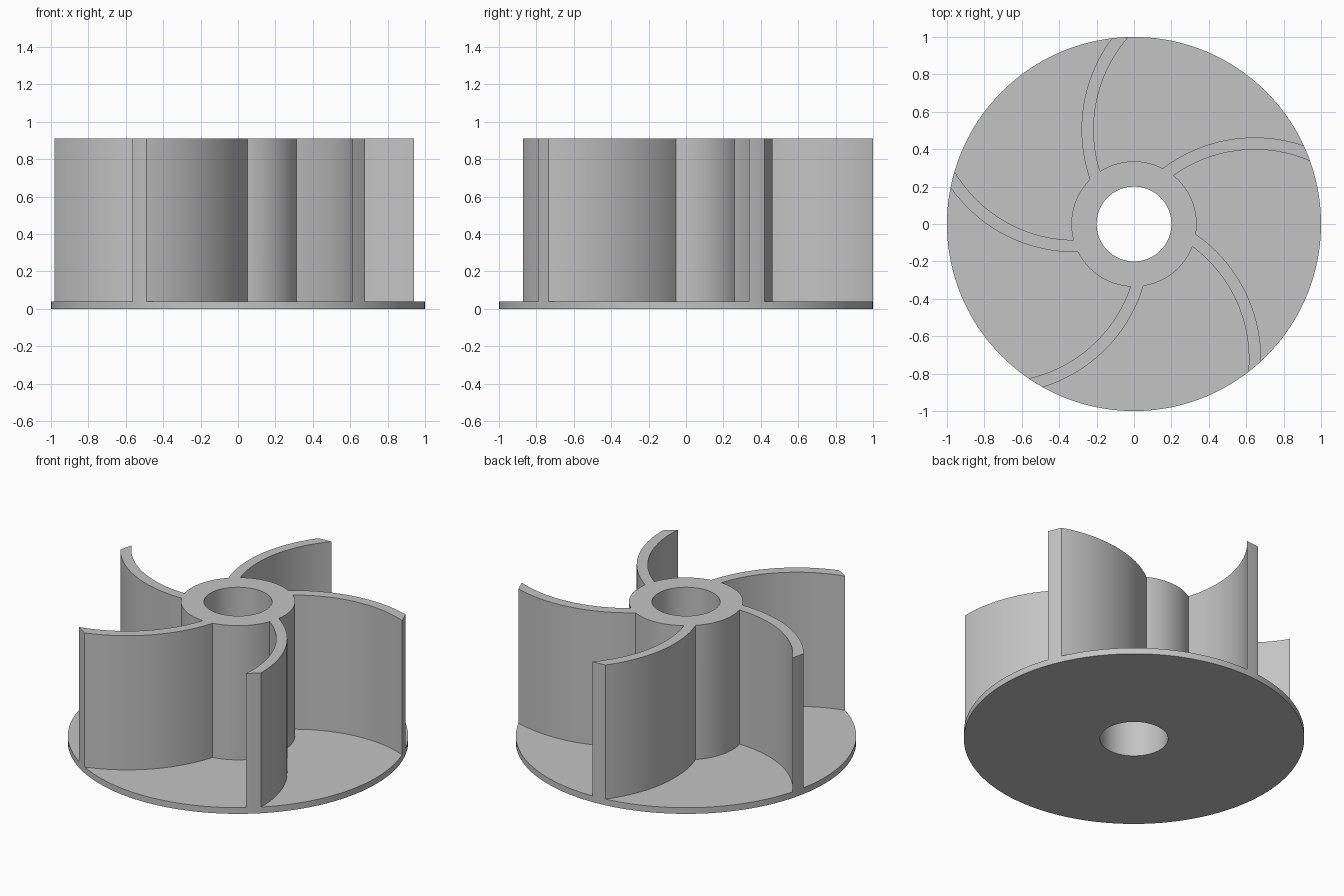
import bpy, bmesh
from math import acos, cos, sin, radians, tau

if "Cube" in bpy.data.objects:
    bpy.data.objects.remove(bpy.data.objects["Cube"])

HEIGHT, PLATE = 0.91, 0.04
RIM_R, HUB_R, BORE_R = 1.0, 0.335, 0.2
BLADES = 5
ARC_DIST, ARC_ANGLE = 0.734, radians(-28.5)   # centre of the first blade's arc
CONCAVE_R, CONVEX_R = 0.748, 0.813            # the two faces of a blade
CUT_R = 1.1                                   # channels run out past the rim

grey = bpy.data.materials.new("grey")
grey.use_nodes = True
grey.diffuse_color = (0.55, 0.55, 0.55, 1)
grey.node_tree.nodes["Principled BSDF"].inputs["Base Color"].default_value = (0.55, 0.55, 0.55, 1)


def prism(name, outline, z0, z1):
    """Extrude a closed outline between two heights."""
    bm = bmesh.new()
    face = bm.faces.new([bm.verts.new((x, y, z0)) for x, y in outline])
    top = bmesh.ops.extrude_face_region(bm, geom=[face])["geom"]
    bmesh.ops.translate(bm, vec=(0, 0, z1 - z0),
                        verts=[v for v in top if isinstance(v, bmesh.types.BMVert)])
    bmesh.ops.recalc_face_normals(bm, faces=bm.faces)
    mesh = bpy.data.meshes.new(name)
    bm.to_mesh(mesh)
    bm.free()
    mesh.materials.append(grey)
    obj = bpy.data.objects.new(name, mesh)
    bpy.context.collection.objects.link(obj)
    return obj


def polar(r, a):
    return (r * cos(a), r * sin(a))


def arc(r, a0, a1, steps):
    return [polar(r, a0 + (a1 - a0) * i / steps) for i in range(steps + 1)]


def circle(r, steps):
    return arc(r, 0, tau, steps)[:-1]


def blade_angle(face_r, r):
    """Polar angle at which a blade face crosses radius r."""
    return ARC_ANGLE + acos((r * r + ARC_DIST ** 2 - face_r ** 2) / (2 * r * ARC_DIST))


def blade_side(face_r, turn, steps=36):
    radii = [HUB_R + (CUT_R - HUB_R) * i / steps for i in range(steps + 1)]
    return [polar(r, blade_angle(face_r, r) + turn) for r in radii]


# Solid blank that the blades, hub and back plate are cut from
impeller = prism("impeller", circle(RIM_R, 160), 0, HEIGHT)

# Centre bore
cutters = [prism("bore_cutter", circle(BORE_R, 64), -0.1, HEIGHT + 0.1)]

# Flow channels: hub arc, next blade's concave face, outside arc, this blade's convex face
step = tau / BLADES
for i in range(BLADES):
    turn = i * step
    hub = arc(HUB_R, blade_angle(CONVEX_R, HUB_R) + turn,
              blade_angle(CONCAVE_R, HUB_R) + turn + step, 16)
    outside = arc(CUT_R, blade_angle(CONCAVE_R, CUT_R) + turn + step,
                  blade_angle(CONVEX_R, CUT_R) + turn, 24)
    outline = (hub[:-1] + blade_side(CONCAVE_R, turn + step)
               + outside[1:-1] + blade_side(CONVEX_R, turn)[:0:-1])
    cutters.append(prism("channel_cutter", outline, PLATE, HEIGHT + 0.1))

# Apply the cuts, then discard the cutters
bpy.context.view_layer.objects.active = impeller
for cutter in cutters:
    cut = impeller.modifiers.new("cut", "BOOLEAN")
    cut.operation, cut.solver, cut.object = "DIFFERENCE", "EXACT", cutter
    bpy.ops.object.modifier_apply(modifier=cut.name)
    bpy.data.objects.remove(cutter)

# Smooth curved walls with sharp edges
bpy.ops.object.select_all(action="DESELECT")
impeller.select_set(True)
bpy.ops.object.shade_smooth_by_angle(angle=radians(30))
